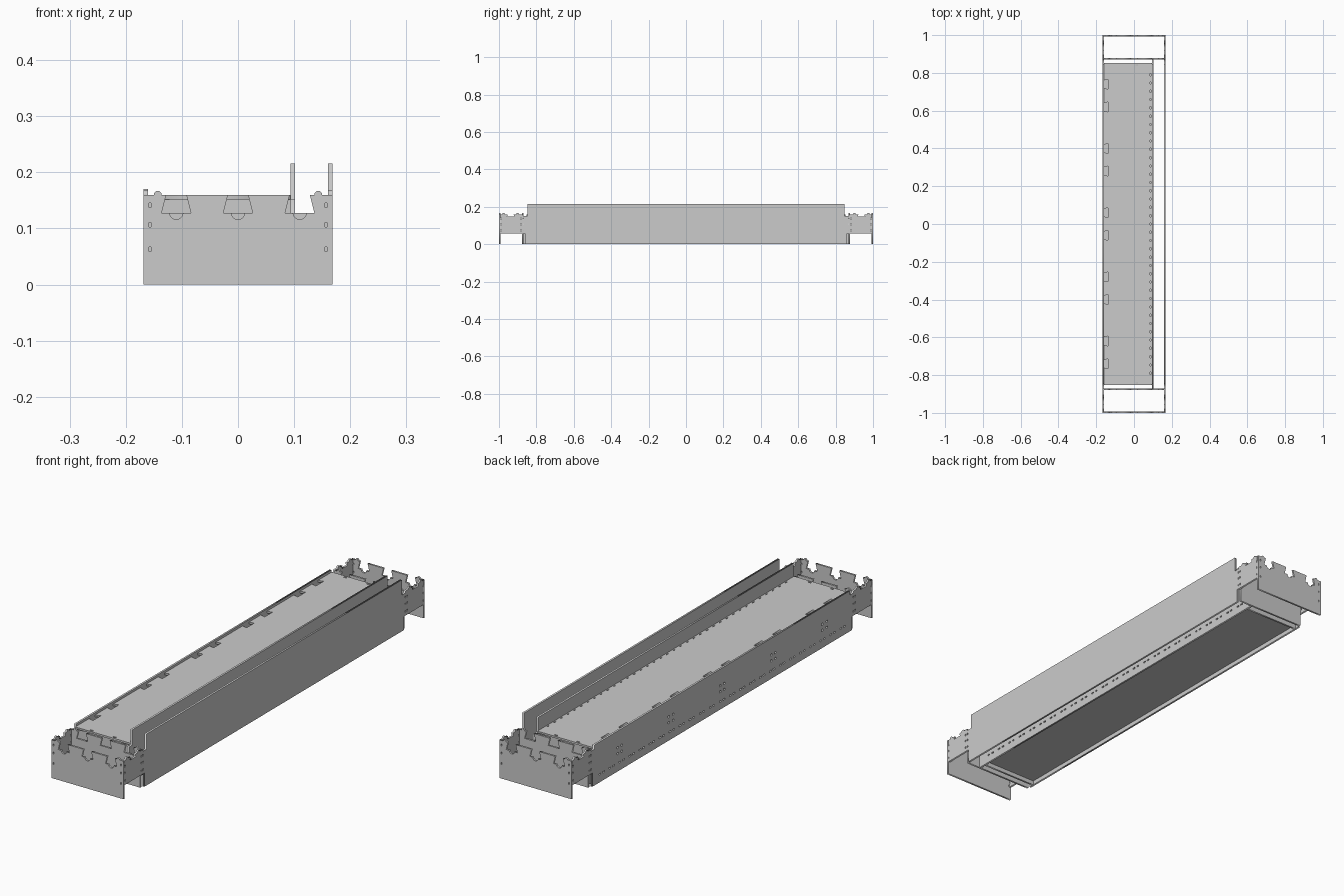
import bpy, math
from mathutils import Matrix

if "Cube" in bpy.data.objects:
    bpy.data.objects.remove(bpy.data.objects["Cube"])

T = 0.008  # board thickness

# Axes of a flat board: (u, v, w) directions
AXES = {
    'xz': Matrix(((1, 0, 0, 0), (0, 0, -1, 0), (0, 1, 0, 0), (0, 0, 0, 1))),
    'yz': Matrix(((0, 0, 1, 0), (1, 0, 0, 0), (0, 1, 0, 0), (0, 0, 0, 1))),
    'xy': Matrix.Identity(4),
}


def board(name, outline, plane, pos, holes=(), thick=T):
    """Flat board cut from an outline with rectangular slots."""
    cu = bpy.data.curves.new(name, 'CURVE')
    cu.dimensions = '2D'
    cu.fill_mode = 'BOTH'
    cu.extrude = thick / 2
    loops = [outline]
    for u, v, w, h in holes:
        loops.append([(u - w / 2, v - h / 2), (u - w / 2, v + h / 2),
                      (u + w / 2, v + h / 2), (u + w / 2, v - h / 2)])
    for pts in loops:
        s = cu.splines.new('POLY')
        s.points.add(len(pts) - 1)
        for p, (u, v) in zip(s.points, pts):
            p.co = (u, v, 0, 1)
        s.use_cyclic_u = True
    tmp = bpy.data.objects.new(name + "_curve", cu)
    bpy.context.collection.objects.link(tmp)
    dg = bpy.context.evaluated_depsgraph_get()
    me = bpy.data.meshes.new_from_object(tmp.evaluated_get(dg))
    bpy.data.objects.remove(tmp)
    me.name = name
    me.transform(Matrix.Translation(pos) @ AXES[plane])
    ob = bpy.data.objects.new(name, me)
    bpy.context.collection.objects.link(ob)
    return ob


def rect(u0, u1, v0, v1):
    return [(u0, v0), (u1, v0), (u1, v1), (u0, v1)]


def arc(cu, cv, r, a0, a1, n=8):
    return [(cu + r * math.cos(math.radians(a0 + (a1 - a0) * i / n)),
             cv + r * math.sin(math.radians(a0 + (a1 - a0) * i / n))) for i in range(n + 1)]


def cross_outline(half, thumb):
    """Cross board with three dovetail sockets along its top, drawn right to left."""
    pts = [(-half, 0), (half, 0), (half, 0.16)]
    pts += arc(0.143, 0.16, 0.007, 0, 180)
    for c in (0.11, 0, -0.11):
        pts += [(c + 0.018, 0.16), (c + 0.026, 0.128)]
        if thumb:
            pts += arc(c, 0.128, 0.012, 0, -180)
        pts += [(c - 0.026, 0.128), (c - 0.018, 0.16)]
    pts += arc(-0.143, 0.16, 0.007, 0, 180)
    pts += [(-half, 0.16)]
    return pts


def wall_outline(top):
    """Long wall with raised ends and a toothed top edge at each end."""
    half = [(0.862, 0), (0.862, 0.057), (0.999, 0.057), (0.999, 0.16)]
    for c in (0.975, 0.9, ):
        half += arc(c, 0.16, 0.008, 0, 180, 6)
        if c > 0.95:
            half += [(0.953, 0.16), (0.957, 0.148), (0.918, 0.148), (0.922, 0.16)]
    half += [(0.872, 0.16), (0.872, 0.152), (0.848, 0.152), (0.848, top)]
    return half + [(-u, v) for u, v in reversed(half)]


# End boards and the inner cross boards
ends = [(s * 0.157, z, 0.004, 0.008) for s in (-1, 1) for z in (0.063, 0.107, 0.141)]
for s, n in ((-1, "front"), (1, "back")):
    board(n + "_end_board", cross_outline(0.168, True), 'xz', (0, s * 0.996, 0), ends)
    board(n + "_inner_board", cross_outline(0.16, False), 'xz', (0, s * 0.874, 0))
    board(n + "_box_end", rect(-0.16, 0.094, 0, 0.153), 'xz', (0, s * 0.842, 0))

# Slot patterns
joint = [(s * y, z, 0.005, 0.008) for s in (-1, 1) for y in (0.87, 0.882, 0.99)
         for z in (0.075, 0.107, 0.135)]
floor_row = [(-0.8 + i * 0.0667 + d, 0.034, 0.012, 0.006)
             for i in range(25) for d in (-0.012, 0.012)]
clusters = [(c + du, 0.075 + dv, 0.01, 0.008) for c in (-0.68, -0.34, 0, 0.34, 0.68)
            for du in (-0.014, 0.014) for dv in (0, 0.025)]

# Long walls and the inner rail
board("right_wall", wall_outline(0.216), 'yz', (0.164, 0, 0), joint)
board("left_wall", wall_outline(0.17), 'yz', (-0.164, 0, 0), joint + floor_row + clusters)
board("inner_rail", [(-0.87, 0), (0.87, 0), (0.87, 0.152), (0.848, 0.152), (0.848, 0.216),
                     (-0.848, 0.216), (-0.848, 0.152), (-0.87, 0.152)],
      'yz', (0.098, 0, 0), floor_row)

# Top board with dovetail sockets along its left edge
top = [(-0.16, -0.852), (0.094, -0.852), (0.094, 0.852), (-0.16, 0.852)]
for c in (0.74, 0.62, 0.40, 0.28, 0.06, -0.06, -0.28, -0.40, -0.62, -0.74):
    top += [(-0.16, c + 0.02), (-0.138, c + 0.026), (-0.138, c - 0.026), (-0.16, c - 0.02)]
slots = [(x, s * 0.842, 0.014, 0.006) for x in (-0.09, 0.015) for s in (-1, 1)]
slots += [(0.087, -0.79 + i * 0.0439, 0.004, 0.012) for i in range(37)]
board("top_board", top, 'xy', (0, 0, 0.156), slots)

# Bottom board closing the box
board("bottom_board", rect(-0.16, 0.094, -0.838, 0.838), 'xy', (0, 0, 0.022))
